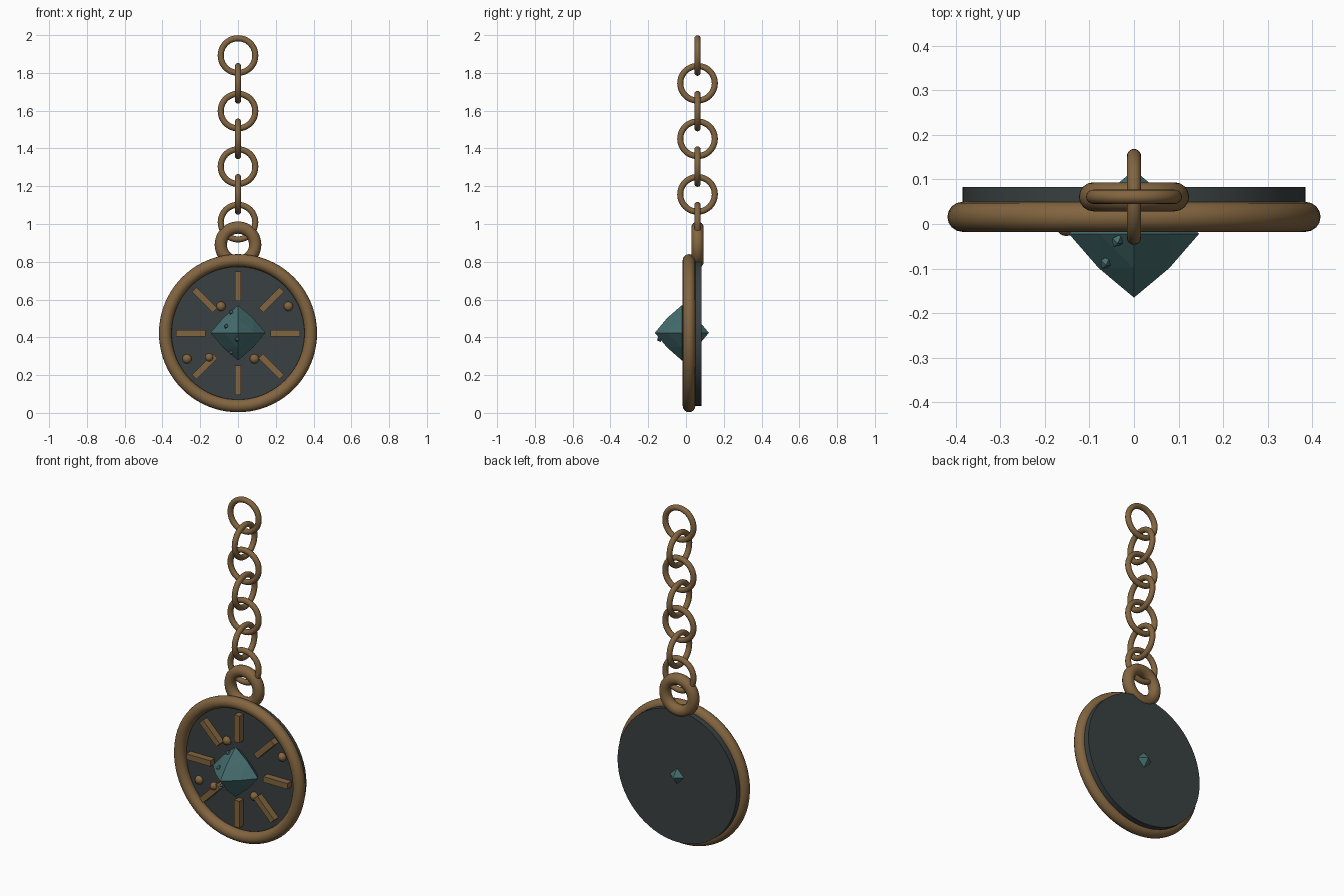
import bpy, bmesh, math

if "Cube" in bpy.data.objects:
    bpy.data.objects.remove(bpy.data.objects["Cube"])

def mat(name, rgb):
    m = bpy.data.materials.new(name)
    m.diffuse_color = (*rgb, 1)
    m.use_nodes = True
    m.node_tree.nodes["Principled BSDF"].inputs["Base Color"].default_value = m.diffuse_color
    return m

BRONZE = mat("bronze", (0.225, 0.13, 0.051))
SLATE = mat("dark slate", (0.042, 0.052, 0.054))
TEAL = mat("teal gem", (0.06, 0.15, 0.155))
CZ = 0.422  # height of the medallion centre

def finish(name, material, smooth=True):
    o = bpy.context.object
    o.name = name
    o.data.materials.append(material)
    if smooth:
        bpy.ops.object.shade_smooth_by_angle(angle=math.radians(35))
    return o

def ring(name, loc, major, minor, side=False, seg=48):
    rot = (0, math.pi / 2, 0) if side else (math.pi / 2, 0, 0)
    bpy.ops.mesh.primitive_torus_add(location=loc, rotation=rot, major_radius=major,
                                     minor_radius=minor, major_segments=seg, minor_segments=16)
    return finish(name, BRONZE)

def octahedron(name, loc, scale, bulge, rot=(0, 0, 0)):
    # eight-sided crystal with edge midpoints pushed slightly outwards
    bm = bmesh.new()
    v = [bm.verts.new(p) for p in ((1,0,0), (0,1,0), (-1,0,0), (0,-1,0), (0,0,1), (0,0,-1))]
    for i in range(4):
        bm.faces.new((v[i], v[(i + 1) % 4], v[4]))
        bm.faces.new((v[(i + 1) % 4], v[i], v[5]))
    bmesh.ops.subdivide_edges(bm, edges=bm.edges[:], cuts=1, use_grid_fill=True)
    for p in bm.verts:
        if p.co.length < 0.9:
            p.co *= bulge
    me = bpy.data.meshes.new(name)
    bm.to_mesh(me)
    bm.free()
    o = bpy.data.objects.new(name, me)
    bpy.context.collection.objects.link(o)
    o.location, o.scale, o.rotation_euler = loc, scale, rot
    me.materials.append(TEAL)
    return o

# medallion plate and rim
bpy.ops.mesh.primitive_cylinder_add(vertices=64, radius=0.385, depth=0.055,
                                    location=(0, 0.0555, CZ), rotation=(math.pi / 2, 0, 0))
finish("plate", SLATE)
ring("rim", (0, 0.016, CZ), 0.385, 0.0335, seg=80)

# radial bars
for i in range(8):
    a = i * math.pi / 4
    bpy.ops.mesh.primitive_cube_add(size=1, location=(0.249 * math.cos(a), 0.011, CZ + 0.249 * math.sin(a)),
                                    rotation=(0, -a, 0))
    bpy.context.object.scale = (0.156, 0.045, 0.033)
    finish(f"bar_{i}", BRONZE, False)

# round studs
for i, (x, y, z, r) in enumerate(((-0.09, 0.03, 0.564, 0.025), (0.267, 0.03, 0.564, 0.025),
                                  (-0.27, 0.03, 0.286, 0.025), (0.087, 0.03, 0.286, 0.025),
                                  (-0.152, -0.005, 0.294, 0.022))):
    bpy.ops.mesh.primitive_uv_sphere_add(segments=20, ring_count=12, radius=r, location=(x, y, z))
    finish(f"stud_{i}", BRONZE)

# central gem with small crystal chips
octahedron("gem", (0, -0.022, CZ + 0.002), (0.146, 0.143, 0.146), 1.08)
for i, p in enumerate(((-0.037, -0.038, 0.533), (-0.063, -0.087, 0.458),
                       (-0.005, -0.14, 0.39), (-0.037, -0.036, 0.32))):
    octahedron(f"gem_chip_{i}", p, (0.013, 0.017, 0.015), 1.1, (0.3, 0.2, -0.5))

# hanging loop and chain of alternating links
ring("hanging_loop", (0, 0.061, 0.89), 0.091, 0.0325)
for i in range(7):
    ring(f"chain_link_{i}", (0, 0.061, 1.892 - i * 0.147), 0.0915, 0.016, side=i % 2 == 1)
